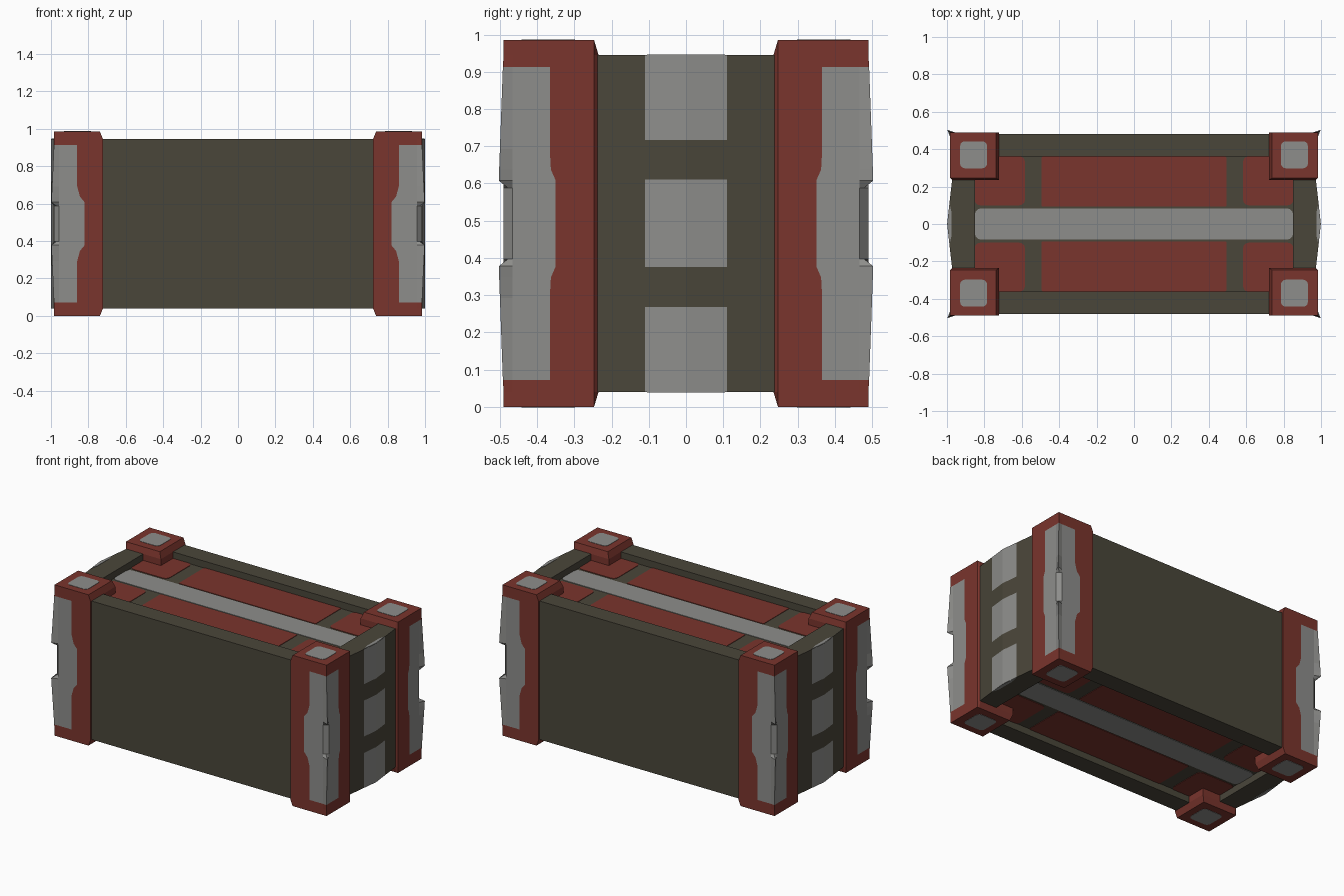
import bpy, bmesh, math

if "Cube" in bpy.data.objects:
    bpy.data.objects.remove(bpy.data.objects["Cube"])

MID = 0.4925          # half height; every part is mirrored about this level
TOP = 0.4525          # rim level above the middle
FLOOR = 0.4075        # recessed panel level above the middle


def material(name, rgb):
    m = bpy.data.materials.new(name)
    m.diffuse_color = (*rgb, 1)
    m.use_nodes = True
    m.node_tree.nodes["Principled BSDF"].inputs["Base Color"].default_value = m.diffuse_color
    return m


olive = material("olive", (0.068, 0.061, 0.042))
red = material("brick red", (0.195, 0.035, 0.026))
grey = material("mid grey", (0.27, 0.27, 0.26))


def loft(name, rings, mats, mirror, rule=None, bottom=True):
    """Skin a stack of equal rings, cap it and mirror it on the given axes."""
    bm = bmesh.new()
    loops = [[bm.verts.new(p) for p in ring] for ring in rings]
    n = len(loops[0])
    for r, (a, b) in enumerate(zip(loops, loops[1:])):
        for i in range(n):
            j = (i + 1) % n
            f = bm.faces.new((a[i], a[j], b[j], b[i]))
            f.material_index = rule(r, i) if rule else 0
    bm.faces.new(loops[-1])
    if bottom:
        bm.faces.new(loops[0][::-1])
    bmesh.ops.recalc_face_normals(bm, faces=bm.faces)
    if not bottom:    # open shell: make sure the top cap points up
        bm.faces.ensure_lookup_table()
        bm.normal_update()
        if bm.faces[len(bm.faces) - 1].normal.z < 0:
            bmesh.ops.reverse_faces(bm, faces=bm.faces)
    me = bpy.data.meshes.new(name)
    bm.to_mesh(me)
    bm.free()
    for m in mats:
        me.materials.append(m)
    ob = bpy.data.objects.new(name, me)
    bpy.context.collection.objects.link(ob)
    ob.location.z = MID
    mod = ob.modifiers.new("mirror", 'MIRROR')
    mod.use_axis = mirror
    mod.merge_threshold = 0.0005
    return ob


def prism(name, pts, z0, z1, mat, mirror):
    return loft(name, [[(x, y, z) for x, y in pts] for z in (z0, z1)], [mat], mirror)


def round_rect(x0, x1, y0, y1, r):
    pts = []
    for k, (cx, cy) in enumerate(((x1 - r, y1 - r), (x0 + r, y1 - r),
                                  (x0 + r, y0 + r), (x1 - r, y0 + r))):
        for s in range(4):
            a = math.radians(90 * k + 30 * s)
            pts.append((cx + r * math.cos(a), cy + r * math.sin(a)))
    return pts


XYZ, YZ, XZ, Z = (True,) * 3, (False, True, True), (True, False, True), (False, False, True)

# Core block and long side walls
prism("core", [(-0.86, -0.37), (0.86, -0.37), (0.86, 0.37), (-0.86, 0.37)],
      -FLOOR, FLOOR, olive, (False,) * 3)
prism("side_wall", [(-0.9, 0.36), (0.9, 0.36), (0.9, 0.48), (-0.9, 0.48)],
      -TOP, TOP, olive, (False, True, False))

# Bowed end walls with three painted patches down the middle
plan = [(0.85, -0.36), (0.955, -0.36), (0.972, -0.24), (0.987, -0.11), (0.999, 0),
        (0.987, 0.11), (0.972, 0.24), (0.955, 0.36), (0.85, 0.36)]
levels = [0.04, 0.268, 0.375, 0.61, 0.717, 0.945]
loft("end_wall", [[(x, y, z - MID) for x, y in plan] for z in levels], [olive, grey],
     (True, False, False), lambda r, i: int(r % 2 == 0 and i in (3, 4)))
prism("end_rim_patch", [(0.985, -0.105), (0.998, 0), (0.985, 0.105), (0.975, 0.06), (0.975, -0.06)],
      TOP - 0.002, TOP + 0.002, grey, XZ)

# Corner posts: (height, inner x, inner y, paint x, paint y, corner x, corner y)
rows = [
    (0.0, 0.722, 0.235, 0.82, 0.35, 0.970, 0.478),
    (0.095, 0.722, 0.235, 0.82, 0.35, 0.970, 0.478),
    (0.115, 0.722, 0.235, 0.82, 0.35, 0.998, 0.503),
    (0.145, 0.722, 0.235, 0.845, 0.363, 0.997, 0.502),
    (0.20, 0.722, 0.235, 0.86, 0.366, 0.994, 0.500),
    (0.42, 0.722, 0.235, 0.86, 0.366, 0.984, 0.492),
    (TOP, 0.722, 0.235, 0.86, 0.366, 0.983, 0.490),
    (MID, 0.738, 0.247, 0.86, 0.366, 0.983, 0.490),
]
rings = []
for z, xi, yi, gx, gy, cx, cy in rows:
    ring = [(xi, yi), (0.970, yi), (0.983, 0.247), (0.983, gy), (0.983, 0.466),
            (cx, cy), (0.957, 0.490), (gx, 0.490), (xi, 0.490)]
    rings.append([(x, y, z) for x, y in ring])
loft("corner_post", rings, [red, grey], XYZ,
     lambda r, i: int(r < 5 and 3 <= i <= 6), bottom=False)
prism("post_cap_patch", round_rect(0.785, 0.93, 0.298, 0.442, 0.025),
      MID - 0.002, MID + 0.002, grey, XYZ)

# Painted plates on the recessed top and bottom panels
lo, hi = FLOOR - 0.002, FLOOR + 0.003
prism("centre_panel", round_rect(-0.495, 0.495, 0.093, 0.36, 0.008), lo, hi, red, YZ)
prism("outer_panel", round_rect(0.583, 0.852, 0.1, 0.362, 0.03), lo, hi, red, XYZ)
prism("centre_stripe", round_rect(-0.85, 0.85, -0.083, 0.083, 0.03), lo, hi, grey, Z)
